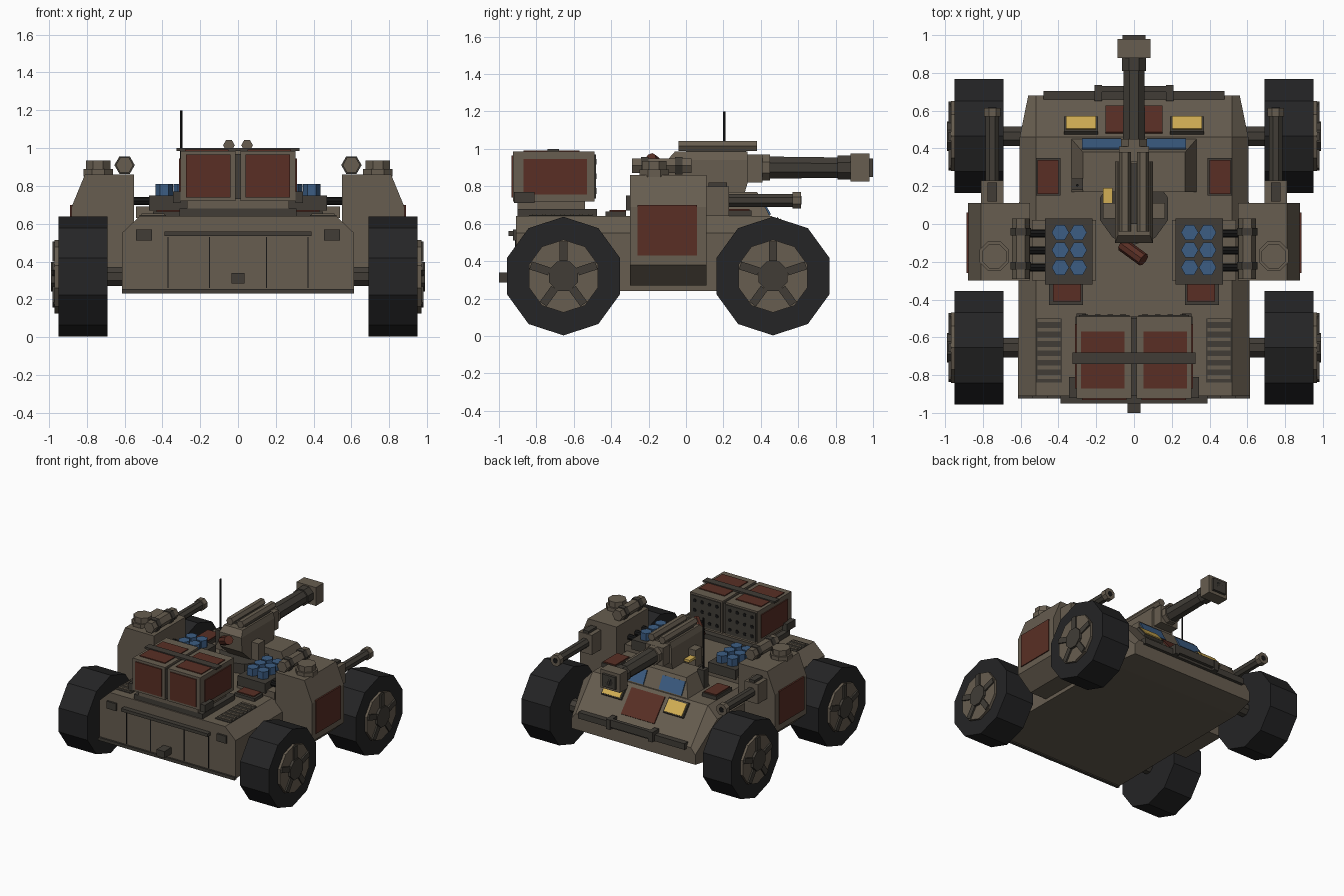
import bpy, bmesh, math
from mathutils import Vector, Matrix

if "Cube" in bpy.data.objects:
    bpy.data.objects.remove(bpy.data.objects["Cube"])


def material(name, r, g, b):
    m = bpy.data.materials.new(name)
    m.use_nodes = True
    m.diffuse_color = (r, g, b, 1)
    m.node_tree.nodes["Principled BSDF"].inputs["Base Color"].default_value = (r, g, b, 1)
    return m


BODY = material("drab brown", 0.135, 0.11, 0.08)
DARK = material("dark metal", 0.052, 0.046, 0.037)
TYRE = material("tyre rubber", 0.018, 0.018, 0.019)
RED = material("rust red", 0.1, 0.028, 0.018)
BLUE = material("blue glass", 0.045, 0.11, 0.23)
YELLOW = material("yellow lamp", 0.65, 0.43, 0.09)
BLACK = material("black", 0.008, 0.008, 0.008)


def loft(name, rings, mat):
    """Skin a row of equal point loops and cap both ends."""
    bm = bmesh.new()
    loops = [[bm.verts.new(p) for p in ring] for ring in rings]
    n = len(loops[0])
    for a, b in zip(loops, loops[1:]):
        for i in range(n):
            j = (i + 1) % n
            bm.faces.new((a[i], a[j], b[j], b[i]))
    bm.faces.new(loops[0])
    bm.faces.new(loops[-1])
    bmesh.ops.recalc_face_normals(bm, faces=bm.faces)
    mesh = bpy.data.meshes.new(name)
    bm.to_mesh(mesh)
    bm.free()
    mesh.materials.append(mat)
    ob = bpy.data.objects.new(name, mesh)
    bpy.context.collection.objects.link(ob)
    return ob


def rect(x0, x1, y0, y1, z):
    return [(x0, y0, z), (x1, y0, z), (x1, y1, z), (x0, y1, z)]


def box(name, x, y, z, mat):
    return loft(name, [rect(*x, *y, z[0]), rect(*x, *y, z[1])], mat)


def pair(name, x, y, z, mat):
    for side, s in (("left", 1), ("right", -1)):
        box(f"{side}_{name}", sorted((x[0] * s, x[1] * s)), y, z, mat)


def cyl(name, p0, p1, r0, mat, n=8, spin=0, r1=None):
    """Straight n-sided tube between two points."""
    p0, p1 = Vector(p0), Vector(p1)
    q = (p1 - p0).to_track_quat('Z', 'Y')
    rings = []
    for p, r in ((p0, r0), (p1, r0 if r1 is None else r1)):
        angles = [math.radians(90 + spin + 360 * i / n) for i in range(n)]
        rings.append([p + q @ Vector((r * math.cos(a), r * math.sin(a), 0)) for a in angles])
    return loft(name, rings, mat)


def slab(name, x, centre, length, angle, thick, mat):
    """Plate lying on a slope that falls towards +y."""
    h = length / 2
    ob = box(name, x, (-h, h), (-thick, thick), mat)
    ob.data.transform(Matrix.Translation((0, *centre)) @ Matrix.Rotation(angle, 4, 'X'))
    return ob


# Hull with chamfered shoulders and sloping nose
def hull_ring(y, w, wt, zb, zm, zt):
    half = [(w, y, zb), (w, y, zm), (wt, y, zt)]
    return half + [(-a, b, c) for a, b, c in reversed(half)]


loft("hull", [hull_ring(-0.91, 0.615, 0.52, 0.24, 0.55, 0.64),
              hull_ring(0.46, 0.605, 0.52, 0.24, 0.55, 0.64),
              hull_ring(0.68, 0.56, 0.52, 0.25, 0.33, 0.38)], BODY)
box("rear_sill", (-0.615, 0.615), (-0.925, -0.9), (0.23, 0.255), DARK)
box("rear_rail", (-0.39, 0.39), (-0.95, -0.91), (0.535, 0.56), DARK)
box("tow_hitch", (-0.035, 0.035), (-1.0, -0.9), (0.285, 0.34), DARK)
pair("rear_lamp", (0.455, 0.54), (-0.925, -0.9), (0.51, 0.57), DARK)
for x in (0.15, 0.37):
    pair("door_seam", (x - 0.003, x + 0.003), (-0.914, -0.9), (0.26, 0.53), BLACK)

# Nose fittings
SLOPE = -math.atan2(0.26, 0.22)


def nose_plate(name, x, y0, y1, thick, mat):
    y = (y0 + y1) / 2
    slab(name, x, (y, 0.64 - (y - 0.46) * 0.26 / 0.22), (y1 - y0) / math.cos(SLOPE), SLOPE, thick, mat)


nose_plate("nose_panel", (-0.15, 0.15), 0.48, 0.62, 0.009, RED)
for s in (-1, 1):
    x0, x1 = sorted((0.2 * s, 0.36 * s))
    nose_plate("headlamp_frame", (x0 - 0.01, x1 + 0.01), 0.475, 0.555, 0.02, DARK)
    nose_plate("headlamp", (x0, x1), 0.485, 0.55, 0.027, YELLOW)
box("bumper", (-0.48, 0.48), (0.66, 0.705), (0.36, 0.41), DARK)
box("bumper_bar", (-0.19, 0.19), (0.70, 0.73), (0.38, 0.44), DARK)
pair("bumper_bracket", (0.17, 0.21), (0.65, 0.735), (0.36, 0.44), DARK)

# Cabin and windows
loft("cabin", [rect(-0.34, 0.34, 0.17, 0.46, 0.62), rect(-0.27, 0.27, 0.17, 0.38, 0.77)], BODY)
for s in (-1, 1):
    slab("window", sorted((0.07 * s, 0.275 * s)), (0.42, 0.695), 0.11,
         -math.atan2(0.15, 0.08), 0.009, BLUE)
box("antenna_base", (-0.33, -0.27), (0.18, 0.24), (0.64, 0.79), DARK)
cyl("antenna", (-0.3, 0.205, 0.79), (-0.3, 0.205, 1.2), 0.007, BLACK, 6)

# Deck fittings
pair("side_hatch", (0.39, 0.52), (0.15, 0.35), (0.6, 0.67), DARK)
pair("side_hatch_lid", (0.4, 0.51), (0.16, 0.34), (0.67, 0.679), RED)
pair("deck_locker", (0.27, 0.45), (-0.43, -0.32), (0.63, 0.665), DARK)
pair("deck_locker_lid", (0.28, 0.43), (-0.41, -0.32), (0.665, 0.673), RED)
pair("vent", (0.38, 0.52), (-0.84, -0.5), (0.63, 0.646), DARK)
for i in range(7):
    y = -0.82 + i * 0.05
    pair("vent_slat", (0.39, 0.51), (y, y + 0.02), (0.645, 0.653), BODY)
pair("deck_cleat", (0.255, 0.305), (-0.515, -0.475), (0.63, 0.68), DARK)

# Wheels and axles
for s in (-1, 1):
    for end, y in (("rear", -0.655), ("front", 0.465)):
        def at(x):
            return (x * s, y, 0.32)
        cyl(f"{end}_axle", at(0.5), at(0.75), 0.055, DARK, 8, 22.5)
        cyl(f"{end}_tyre", at(0.69), at(0.95), 0.317, TYRE, 10)
        cyl(f"{end}_rim", at(0.93), at(0.97), 0.195, BODY, 10)
        cyl(f"{end}_hub", at(0.95), at(0.99), 0.085, DARK, 8, 22.5)
        for k in range(5):
            spoke = box(f"{end}_spoke", (0.95, 0.982), (-0.022, 0.022), (0.08, 0.185), DARK)
            spoke.data.transform(Matrix.Translation(at(0)) @ Matrix.Rotation(math.tau * k / 5, 4, 'X')
                                 @ Matrix.Translation((0 if s > 0 else -1.932, 0, 0)))

# Side pods with guns and hatches
POD = [(0.55, 0.27), (0.76, 0.27), (0.88, 0.38), (0.88, 0.69), (0.81, 0.86), (0.55, 0.86)]
for s in (-1, 1):
    loft("side_pod", [[(x * s, y, z) for x, z in POD] for y in (-0.3, 0.11)], BODY)
    cyl("pod_hatch_base", (0.74 * s, -0.17, 0.85), (0.74 * s, -0.17, 0.89), 0.085, BODY, 8, 22.5)
    cyl("pod_hatch", (0.74 * s, -0.17, 0.89), (0.74 * s, -0.17, 0.935), 0.07, BODY, 8, 22.5)
    cyl("pod_launcher", (0.6 * s, -0.29, 0.91), (0.6 * s, 0.03, 0.91), 0.046, BODY, 6, 30)
    for y in (-0.22, -0.04):
        cyl("launcher_band", (0.6 * s, y - 0.02, 0.91), (0.6 * s, y + 0.02, 0.91), 0.054, DARK, 6, 30)
    for y in (-0.05, -0.14, -0.23):
        cyl("hose", (0.45 * s, y, 0.72), (0.57 * s, y, 0.72), 0.022, BLACK, 8)
    cyl("pod_gun_barrel", (0.75 * s, 0.2, 0.725), (0.75 * s, 0.58, 0.725), 0.038, DARK, 8, 22.5)
    cyl("pod_gun_muzzle", (0.75 * s, 0.57, 0.725), (0.75 * s, 0.615, 0.725), 0.048, BODY, 8, 22.5)
    cyl("pod_gun_bore", (0.75 * s, 0.61, 0.725), (0.75 * s, 0.617, 0.725), 0.022, BLACK, 8)
pair("pod_panel", (0.875, 0.888), (-0.26, 0.06), (0.43, 0.7), RED)
pair("pod_gun_mount", (0.69, 0.81), (0.1, 0.23), (0.64, 0.8), BODY)
pair("pod_gun_sight", (0.725, 0.775), (0.12, 0.22), (0.8, 0.82), DARK)

# Rocket racks
pair("rocket_plinth", (0.2, 0.54), (-0.3, 0.02), (0.63, 0.69), BODY)
pair("rocket_rack", (0.22, 0.47), (-0.32, 0.03), (0.67, 0.75), DARK)
for s in (-1, 1):
    for x in (0.295, 0.39):
        for y in (-0.045, -0.138, -0.23):
            cyl("rocket", (x * s, y, 0.74), (x * s, y, 0.81), 0.046, BLUE, 6, 30)

# Turret and main gun
cyl("turret_ring", (0, 0.08, 0.63), (0, 0.08, 0.72), 0.19, DARK, 10)
pair("turret_cheek", (0.1, 0.165), (0.03, 0.11), (0.64, 0.86), BODY)
loft("turret_body", [rect(-0.1, 0.1, 0.02, 0.3, 0.72), rect(-0.1, 0.1, -0.09, 0.33, 0.82),
                     rect(-0.1, 0.1, -0.1, 0.33, 0.94), rect(-0.085, 0.085, -0.06, 0.33, 0.985)], BODY)
box("mantlet", (-0.08, 0.08), (0.33, 0.41), (0.82, 0.97), BODY)
cyl("barrel_collar", (0, 0.4, 0.9), (0, 0.45, 0.9), 0.075, BODY, 8, 22.5)
cyl("barrel", (0, 0.44, 0.9), (0, 0.88, 0.9), 0.064, DARK, 8, 22.5, 0.058)
cyl("barrel_sleeve", (0, 0.81, 0.9), (0, 0.88, 0.9), 0.07, DARK, 8, 22.5)
box("muzzle", (-0.088, 0.088), (0.88, 0.98), (0.825, 0.975), BODY)
box("muzzle_lip", (-0.06, 0.06), (0.97, 1.0), (0.85, 0.95), DARK)
cyl("muzzle_bore", (0, 0.99, 0.9), (0, 1.0, 0.9), 0.035, BLACK, 8)
for s in (-1, 1):
    cyl("recoil_tube", (0.048 * s, -0.04, 1.015), (0.048 * s, 0.38, 1.015), 0.031, BODY, 6, 30)
box("recoil_mount", (-0.07, 0.07), (0.0, 0.32), (0.98, 1.0), DARK)
cyl("fuel_canister", (-0.06, -0.11, 0.88), (0.05, -0.19, 0.945), 0.036, RED, 8)
box("turret_lamp", (-0.165, -0.115), (0.11, 0.19), (0.79, 0.81), YELLOW)

# Twin cargo crates on a rack
box("crate_rack", (-0.27, 0.27), (-0.9, -0.54), (0.68, 0.73), BODY)
box("crate_skid", (-0.31, 0.31), (-0.9, -0.49), (0.63, 0.68), DARK)
pair("crate", (0.012, 0.305), (-0.925, -0.49), (0.72, 0.985), BODY)
pair("crate_rear_panel", (0.04, 0.275), (-0.933, -0.92), (0.74, 0.965), RED)
pair("crate_top_panel", (0.05, 0.28), (-0.87, -0.57), (0.98, 0.992), RED)
pair("crate_side_panel", (0.3, 0.313), (-0.87, -0.53), (0.755, 0.945), RED)
pair("crate_front_plate", (0.025, 0.292), (-0.495, -0.482), (0.735, 0.97), DARK)
box("crate_gap", (-0.013, 0.013), (-0.91, -0.5), (0.73, 0.97), DARK)
box("crate_strap", (-0.325, 0.325), (-0.74, -0.68), (0.985, 1.0), DARK)
pair("crate_latch", (0.305, 0.345), (-0.92, -0.81), (0.71, 0.77), DARK)
for s in (-1, 1):
    for i in range(4):
        for j in range(3):
            x, z = (0.058 + i * 0.067) * s, 0.775 + j * 0.078
            cyl("crate_hole", (x, -0.485, z), (x, -0.478, z), 0.015, BLACK, 8)
